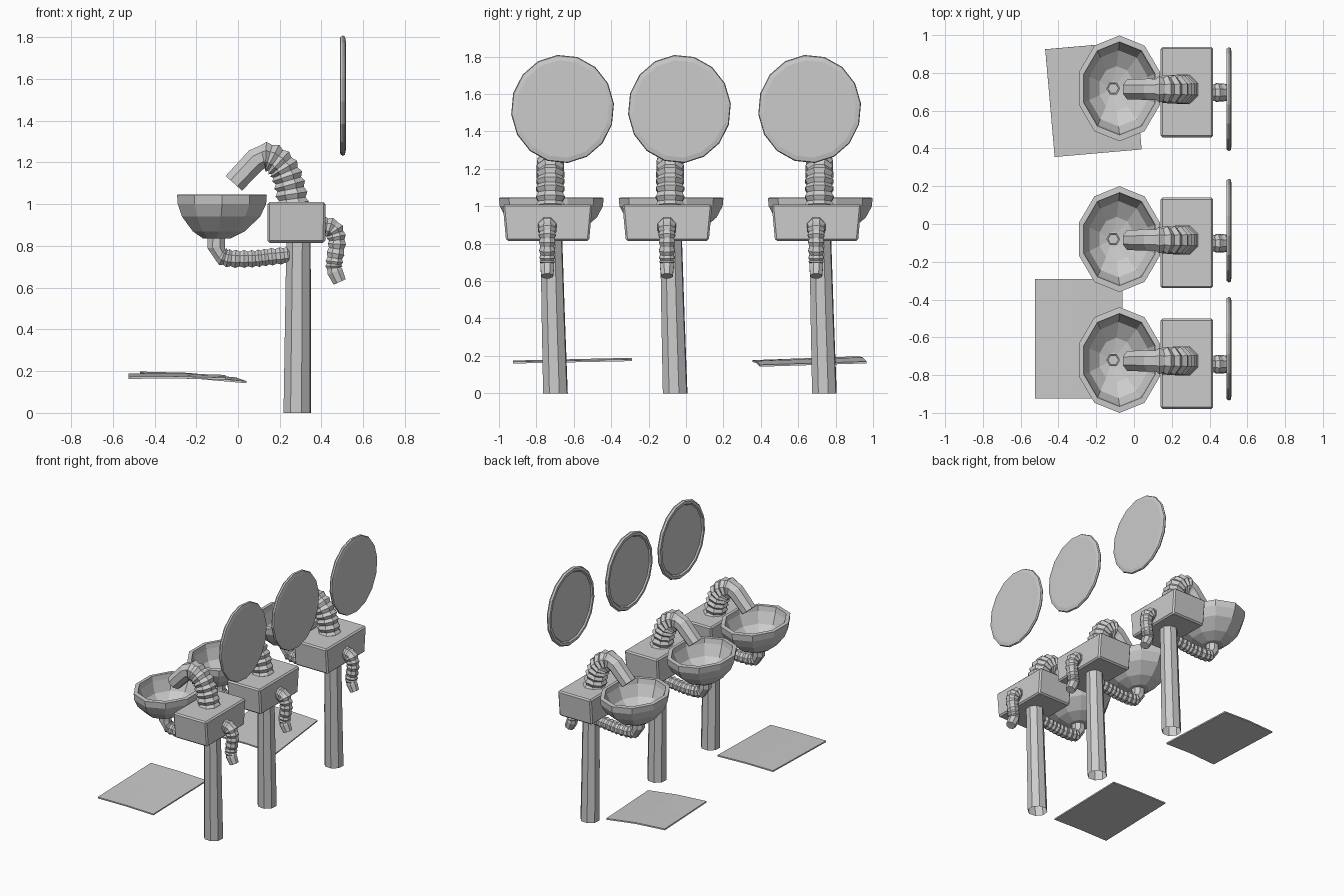
import bpy, bmesh, math
from mathutils import Vector

if "Cube" in bpy.data.objects:
    bpy.data.objects.remove(bpy.data.objects["Cube"])


def make_object(name, verts, faces):
    bm = bmesh.new()
    vs = [bm.verts.new(v) for v in verts]
    for f in faces:
        bm.faces.new([vs[i] for i in f])
    bmesh.ops.recalc_face_normals(bm, faces=bm.faces)
    me = bpy.data.meshes.new(name)
    bm.to_mesh(me)
    bm.free()
    ob = bpy.data.objects.new(name, me)
    bpy.context.collection.objects.link(ob)
    return ob


def loft(name, rings, cap_start=True, cap_end=True):
    """Skin a list of equal-sized vertex rings."""
    n = len(rings[0])
    verts = [v for r in rings for v in r]
    faces = [(i * n + j, i * n + (j + 1) % n, (i + 1) * n + (j + 1) % n, (i + 1) * n + j)
             for i in range(len(rings) - 1) for j in range(n)]
    if cap_start:
        faces.append(tuple(range(n)))
    if cap_end:
        faces.append(tuple(range(len(verts) - n, len(verts))))
    return make_object(name, verts, faces)


def ellipse(n, fn, phase=0.0):
    return [fn(math.cos(phase + math.tau * k / n), math.sin(phase + math.tau * k / n)) for k in range(n)]


def spline(pts, t):
    """Catmull-Rom point at t in 0..1."""
    u = t * (len(pts) - 1)
    i = min(int(u), len(pts) - 2)
    u -= i
    p = [Vector(pts[max(0, min(len(pts) - 1, i + k))]) for k in (-1, 0, 1, 2)]
    return 0.5 * (2 * p[1] + (p[2] - p[0]) * u + (2 * p[0] - 5 * p[1] + 4 * p[2] - p[3]) * u * u
                  + (3 * p[1] - p[0] - 3 * p[2] + p[3]) * u ** 3)


def hose(name, pts, y, ridges, t0, t1, sides=8):
    """Tube along (x, z, radius) points, corrugated between t0 and t1."""
    ts = [t0 + (t1 - t0) * k / (2 * ridges) for k in range(2 * ridges + 1)]
    marks = [(t, 1.06 if k % 2 else 0.88) for k, t in enumerate(ts)]
    if t0 > 0:
        marks = [(0, 1), (t0 * 0.5, 1)] + marks
    if t1 < 1:
        marks += [(t1 + (1 - t1) * 0.3, 1), (1, 1)]
    rings = []
    for t, s in marks:
        c = spline(pts, t)
        d = spline(pts, min(1, t + 0.01)) - spline(pts, max(0, t - 0.01))
        d = Vector((d.x, d.y)).normalized()
        r = c.z * s
        rings.append(ellipse(sides, lambda a, b: (c.x - d.y * r * a, y + r * b, c.y + d.x * r * a),
                             math.pi / sides))
    return loft(name, rings)


# post, open at the foot and leaning slightly
def post():
    levels = [(0.284, 0.022, 0.0, 0.069), (0.287, 0.01, 0.42, 0.065), (0.29, 0.0, 0.83, 0.061)]
    return loft("post", [ellipse(8, lambda a, b: (x + r * a, y + r * b, z), 0.3)
                         for x, y, z, r in levels], cap_start=False)


# cistern box, narrower below and softly chamfered
def box():
    rings = [[(0.28 + sx * hx, -0.02 + sy * hy, z) for sx, sy in ((-1, -1), (1, -1), (1, 1), (-1, 1))]
             for z, hx, hy in ((0.815, 0.138, 0.222), (1.01, 0.139, 0.24))]
    ob = loft("box", rings)
    m = ob.modifiers.new("chamfer", 'BEVEL')
    m.width, m.segments = 0.01, 1
    return ob


# bowl with ten sides, outside up over the rim and down inside
def bowl():
    prof = [(0.835, 0.3, -0.025), (0.87, 0.58, -0.015), (0.94, 0.87, -0.004), (1.0, 0.985, 0), (1.045, 1, 0),
            (1.047, 0.88, 0), (1.01, 0.85, 0), (0.93, 0.72, -0.005), (0.875, 0.42, -0.015), (0.86, 0.15, -0.03)]
    return loft("bowl", [ellipse(10, lambda a, b: (-0.077 + dx + 0.226 * s * a, 0.28 * s * b, z), math.pi / 2)
                         for z, s, dx in prof])


def drain():
    return loft("drain", [ellipse(6, lambda a, b: (-0.11 + r * a, r * b, z))
                          for z, r in ((0.855, 0.037), (0.873, 0.037), (0.873, 0.03), (0.866, 0.028))])


# mirror: round plate with a raised rim on the bowl side
def mirror():
    prof = [(0.517, 0.9), (0.512, 0.985), (0.502, 1.0), (0.49, 0.97), (0.489, 0.9), (0.499, 0.87)]
    return loft("mirror", [ellipse(16, lambda a, b: (x, 0.276 * s * a, 1.52 + 0.29 * s * b), 0.1)
                           for x, s in prof])


parts = [
    post(), box(), bowl(), drain(),
    hose("faucet", [(0.264, 0.99, 0.08), (0.248, 1.09, 0.078), (0.212, 1.18, 0.076), (0.14, 1.228, 0.072),
                    (0.07, 1.2, 0.059), (-0.02, 1.10, 0.057)], -0.005, 8, 0, 0.66),
    hose("drain_hose", [(-0.103, 0.85, 0.046), (-0.1, 0.775, 0.045), (-0.05, 0.742, 0.045),
                        (0.06, 0.738, 0.043), (0.15, 0.747, 0.043), (0.25, 0.757, 0.042)], 0, 10, 0.3, 1),
    hose("overflow_hose", [(0.40, 0.895, 0.05), (0.455, 0.88, 0.05), (0.474, 0.82, 0.045),
                           (0.462, 0.73, 0.043), (0.462, 0.685, 0.041), (0.487, 0.627, 0.034)],
         -0.022, 8, 0, 0.76),
    mirror(),
]

# three stations sharing the same meshes; mirrors hang slightly off-centre
stations = [(-0.72, 0.06), (-0.08, 0.045), (0.718, -0.057)]
for k, (y, shift) in enumerate(stations):
    for p in parts:
        ob = p if k == 0 else p.copy()
        if k:
            bpy.context.collection.objects.link(ob)
        ob.name = f"{p.name.rsplit('_station', 1)[0]}_station_{k + 1}"
        ob.location.y = y + (shift if "mirror" in ob.name else 0)


# floor mats: thin sheets with a gentle crest
def mat(name, corners, crest):
    a, b, c, d = map(Vector, corners)
    verts, n = [], 2
    for i in range(n + 1):
        u = i / n
        for j in range(n + 1):
            p = a.lerp(b, u).lerp(d.lerp(c, u), j / n)
            p.z += crest * 4 * u * (1 - u)
            verts.append(p)
    faces = [(i * 3 + j, i * 3 + j + 1, i * 3 + j + 4, i * 3 + j + 3) for i in range(n) for j in range(n)]
    ob = make_object(name, verts, faces)
    m = ob.modifiers.new("thickness", 'SOLIDIFY')
    m.thickness, m.offset = 0.01, 0


mat("mat_back", [(-0.47, 0.925, 0.193), (-0.01, 0.965, 0.165), (0.04, 0.395, 0.147), (-0.42, 0.355, 0.172)], 0.008)
mat("mat_front", [(-0.525, -0.925, 0.168), (-0.06, -0.925, 0.164), (-0.06, -0.29, 0.177), (-0.525, -0.29, 0.184)], 0.004)
